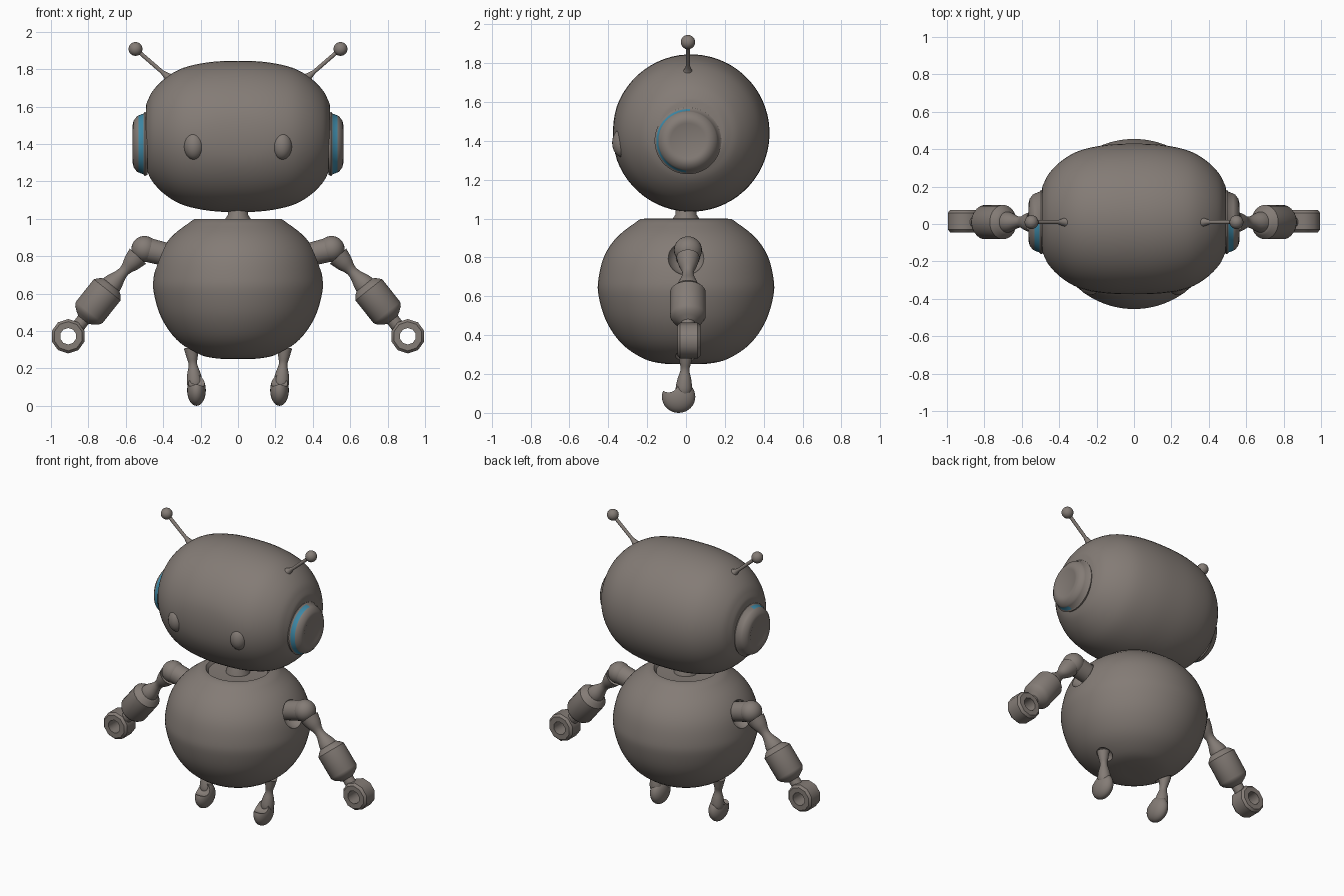
import bpy, bmesh, math
from mathutils import Vector

cube = bpy.data.objects.get("Cube")
if cube:
    bpy.data.objects.remove(cube, do_unlink=True)


def material(name, rgb):
    m = bpy.data.materials.new(name)
    m.use_nodes = True
    m.diffuse_color = (*rgb, 1)
    m.node_tree.nodes["Principled BSDF"].inputs["Base Color"].default_value = (*rgb, 1)
    return m


GREY = material("warm grey", (0.23, 0.2, 0.18))
BLUE = material("ear blue", (0.05, 0.26, 0.4))


def finish(name, bm, angle=40):
    bmesh.ops.remove_doubles(bm, verts=bm.verts, dist=1e-5)
    bmesh.ops.recalc_face_normals(bm, faces=bm.faces)
    me = bpy.data.meshes.new(name)
    bm.to_mesh(me)
    bm.free()
    me.materials.append(GREY)
    ob = bpy.data.objects.new(name, me)
    bpy.context.collection.objects.link(ob)
    shade(ob, angle)
    return ob


def shade(ob, angle=40):
    bpy.ops.object.select_all(action='DESELECT')
    ob.select_set(True)
    bpy.context.view_layer.objects.active = ob
    bpy.ops.object.shade_smooth_by_angle(angle=math.radians(angle))


def rounded(pts, steps=4):
    """Smooth curve through the profile points."""
    p = [Vector(q) for q in pts]
    p = [2 * p[0] - p[1]] + p + [2 * p[-1] - p[-2]]
    out = []
    for a, b, c, d in zip(p, p[1:], p[2:], p[3:]):
        for i in range(steps):
            t = i / steps
            out.append(b + (c - a) * t / 2 + (2 * a - 5 * b + 4 * c - d) * t * t / 2
                       + (3 * b - a - 3 * c + d) * t ** 3 / 2)
    return out + [p[-2]]


def lathe(name, profile, origin=(0, 0, 0), axis=(0, 0, 1), sides=32):
    """Revolve (radius, height) points about an axis through origin."""
    bm = bmesh.new()
    turn = Vector(axis).to_track_quat('Z', 'Y')
    rings = []
    for r, h in profile:
        ring = []
        for i in range(sides):
            a = math.tau * (i + 0.5) / sides
            spot = Vector((max(r, 0) * math.cos(a), max(r, 0) * math.sin(a), h))
            ring.append(bm.verts.new(turn @ spot + Vector(origin)))
        rings.append(ring)
    for a, b in zip(rings, rings[1:]):
        for i in range(sides):
            j = (i + 1) % sides
            bm.faces.new((a[i], a[j], b[j], b[i]))
    return finish(name, bm)


def ball(name, centre, radii):
    bm = bmesh.new()
    bmesh.ops.create_uvsphere(bm, u_segments=24, v_segments=16, radius=1)
    bmesh.ops.scale(bm, verts=bm.verts, vec=radii)
    bmesh.ops.translate(bm, verts=bm.verts, vec=centre)
    return finish(name, bm)


def cut(ob, cutter):
    cutter.hide_render = True
    mod = ob.modifiers.new("cut", 'BOOLEAN')
    mod.operation, mod.object, mod.solver = 'DIFFERENCE', cutter, 'EXACT'
    bpy.ops.object.select_all(action='DESELECT')
    bpy.context.view_layer.objects.active = ob
    ob.select_set(True)
    bpy.ops.object.modifier_apply(modifier=mod.name)
    bpy.data.objects.remove(cutter, do_unlink=True)
    shade(ob)


# Head: barrel turned about the x axis, with a flattened face
half = [(0.405, 0), (0.398, 0.15), (0.368, 0.29), (0.315, 0.385),
        (0.245, 0.455), (0.18, 0.488)]
head_profile = [(r, -h) for r, h in half[:0:-1]] + half
head = lathe("head", [(0, -0.492), (0.165, -0.492)] + rounded(head_profile)
             + [(0.165, 0.492), (0, 0.492)], (0, 0.025, 1.44), (1, 0, 0), 64)
for v in head.data.vertices:
    if v.co.y < -0.36:
        v.co.y = -0.36 + (v.co.y + 0.36) * 0.8

# Torso: round shell with a flat, dished collar
shell = [(0, 0.25), (0.12, 0.254), (0.22, 0.28), (0.33, 0.355), (0.41, 0.47),
         (0.45, 0.6), (0.451, 0.69), (0.42, 0.81), (0.35, 0.91), (0.235, 0.998)]
torso = lathe("torso", rounded(shell) + [(0.2, 1.0), (0.185, 0.98), (0.12, 0.975),
                                         (0, 0.975)], sides=64)
for side in (1, -1):
    cut(torso, ball("socket_cutter", (side * 0.45, 0, 0.81), (0.1, 0.1, 0.1)))
    cut(torso, ball("hip_cutter", (side * 0.25, 0, 0.27), (0.06, 0.06, 0.06)))
lathe("neck", [(0, 0.9), (0.075, 0.9), (0.075, 0.99), (0.055, 1.02),
               (0.05, 1.08), (0, 1.08)])

for side, label in ((1, "left"), (-1, "right")):
    # Eye bump on the face
    ball(label + "_eye", (side * 0.235, -0.325, 1.39), (0.055, 0.055, 0.075))

    # Ear disc with a blue front half on its rim
    ear = lathe(label + "_ear",
                [(0, 0), (0.165, 0), (0.172, 0.015), (0.163, 0.022), (0.153, 0.048),
                 (0.148, 0.058), (0.125, 0.075), (0.1, 0.081), (0.09, 0.077), (0, 0.077)],
                (side * 0.483, 0.01, 1.4), (side, 0, 0), 48)
    ear.data.materials.append(BLUE)
    for f in ear.data.polygons:
        if f.center.y < 0.01 and 0.506 < abs(f.center.x) < 0.53:
            f.material_index = 1

    # Antenna
    root, tip = Vector((side * 0.36, 0.01, 1.745)), Vector((side * 0.548, 0.01, 1.908))
    reach = (tip - root).length
    lathe(label + "_antenna_rod", [(0.045, -0.01), (0.02, 0.025), (0.011, 0.06),
                                   (0.011, reach)], root, tip - root, 12)
    ball(label + "_antenna_tip", tip, (0.037, 0.037, 0.037))

    # Shoulder
    y = 0.01
    lathe(label + "_shoulder", [(0, 0), (0.062, 0), (0.066, 0.15), (0, 0.15)],
          (side * 0.36, y, 0.803), (side * 0.97, 0, 0.24), 24)
    ball(label + "_shoulder_ball", (side * 0.5, y, 0.838), (0.07, 0.072, 0.07))

    # Upper arm and forearm
    elbow = Vector((side * 0.535, y, 0.8))
    wrist = Vector((side * 0.69, y, 0.632))
    lathe(label + "_upper_arm", rounded([(0.06, 0), (0.048, 0.05), (0.03, 0.1),
                                         (0.034, 0.14), (0.052, 0.19), (0.06, 0.24)]),
          elbow, wrist - elbow, 24)
    lathe(label + "_forearm",
          [(0, -0.02), (0.055, -0.02), (0.07, -0.01), (0.092, 0.015), (0.092, 0.17),
           (0.08, 0.19), (0.06, 0.205), (0.036, 0.22), (0.036, 0.28)],
          wrist, (side * 0.62, 0, -0.78), 24)

    # Ring hand
    lathe(label + "_hand",
          [(0.044, -0.06), (0.078, -0.06), (0.092, -0.045), (0.092, 0.045),
           (0.078, 0.06), (0.044, 0.06), (0.044, -0.06)],
          (side * 0.908, y + 0.005, 0.372), (0, 1, 0), 10)

    # Leg and hooked foot
    lathe(label + "_leg", rounded([(0.04, 0), (0.03, 0.05), (0.023, 0.09),
                                   (0.036, 0.14), (0.042, 0.19), (0.03, 0.23)]),
          (side * 0.25, 0, 0.31), (side * -0.1, -0.06, -1), 20)
    foot = ball(label + "_foot", (side * 0.222, -0.038, 0.083), (0.05, 0.086, 0.083))
    cut(foot, ball("foot_cutter", (side * 0.222, -0.085, 0.155), (0.09, 0.05, 0.055)))
